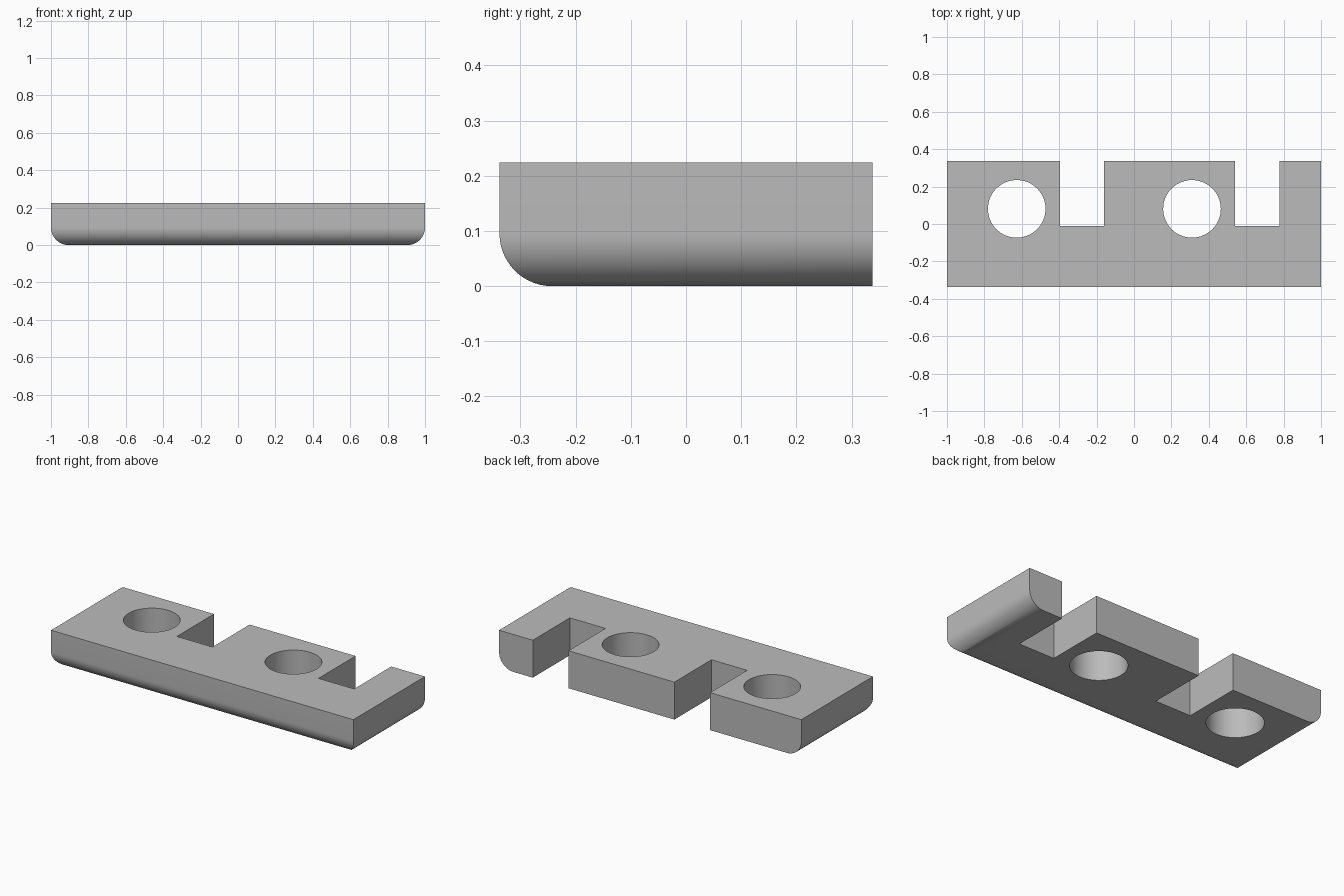
import bpy
import bmesh
import math
from mathutils import Matrix

if "Cube" in bpy.data.objects:
    bpy.data.objects.remove(bpy.data.objects["Cube"], do_unlink=True)

LENGTH, DEPTH, HEIGHT, FILLET = 2.0, 0.676, 0.224, 0.095
HOLE_RADIUS, HOLE_Y = 0.154, 0.081
SLOT_WIDTH, SLOT_FRONT = 0.236, -0.012
HOLES_X = (-0.627, 0.31)
SLOTS_X = (-0.278, 0.659)

grey = bpy.data.materials.new("plain grey")
grey.use_nodes = True
colour = (0.5, 0.5, 0.5, 1)
grey.diffuse_color = colour
grey.node_tree.nodes["Principled BSDF"].inputs["Base Color"].default_value = colour


def make_object(name, bm):
    mesh = bpy.data.meshes.new(name)
    bm.to_mesh(mesh)
    bm.free()
    mesh.materials.append(grey)
    obj = bpy.data.objects.new(name, mesh)
    bpy.context.collection.objects.link(obj)
    return obj


def box(size, centre):
    bm = bmesh.new()
    bmesh.ops.create_cube(bm, size=1, matrix=Matrix.Translation(centre) @ Matrix.Diagonal((*size, 1)))
    return bm


def cut(target, cutter):
    mod = target.modifiers.new(cutter.name, "BOOLEAN")
    mod.operation = "DIFFERENCE"
    mod.solver = "EXACT"
    mod.object = cutter
    cutter.hide_render = True
    bpy.context.view_layer.objects.active = target
    bpy.ops.object.modifier_apply(modifier=mod.name)
    bpy.data.objects.remove(cutter, do_unlink=True)


# Plate, rounded along the bottom front and bottom side edges
bm = box((LENGTH, DEPTH, HEIGHT), (0, 0, HEIGHT / 2))
rounded = []
for edge in bm.edges:
    middle = (edge.verts[0].co + edge.verts[1].co) / 2
    on_bottom = all(v.co.z < HEIGHT / 4 for v in edge.verts)
    if on_bottom and middle.y < DEPTH / 4:
        rounded.append(edge)
bmesh.ops.bevel(bm, geom=rounded, offset=FILLET, segments=14, profile=0.5, affect="EDGES")
plate = make_object("notched_plate", bm)

# Round through holes
for x in HOLES_X:
    bm = bmesh.new()
    bmesh.ops.create_cone(bm, cap_ends=True, segments=64, radius1=HOLE_RADIUS,
                          radius2=HOLE_RADIUS, depth=1,
                          matrix=Matrix.Translation((x, HOLE_Y, HEIGHT / 2)))
    cut(plate, make_object("hole_cutter", bm))

# Square slots open to the back
for x in SLOTS_X:
    bm = box((SLOT_WIDTH, DEPTH, 1), (x, SLOT_FRONT + DEPTH / 2, HEIGHT / 2))
    cut(plate, make_object("slot_cutter", bm))

# Smooth curves, crisp corners
bpy.ops.object.select_all(action="DESELECT")
plate.select_set(True)
bpy.context.view_layer.objects.active = plate
bpy.ops.object.shade_smooth_by_angle(angle=math.radians(30))
